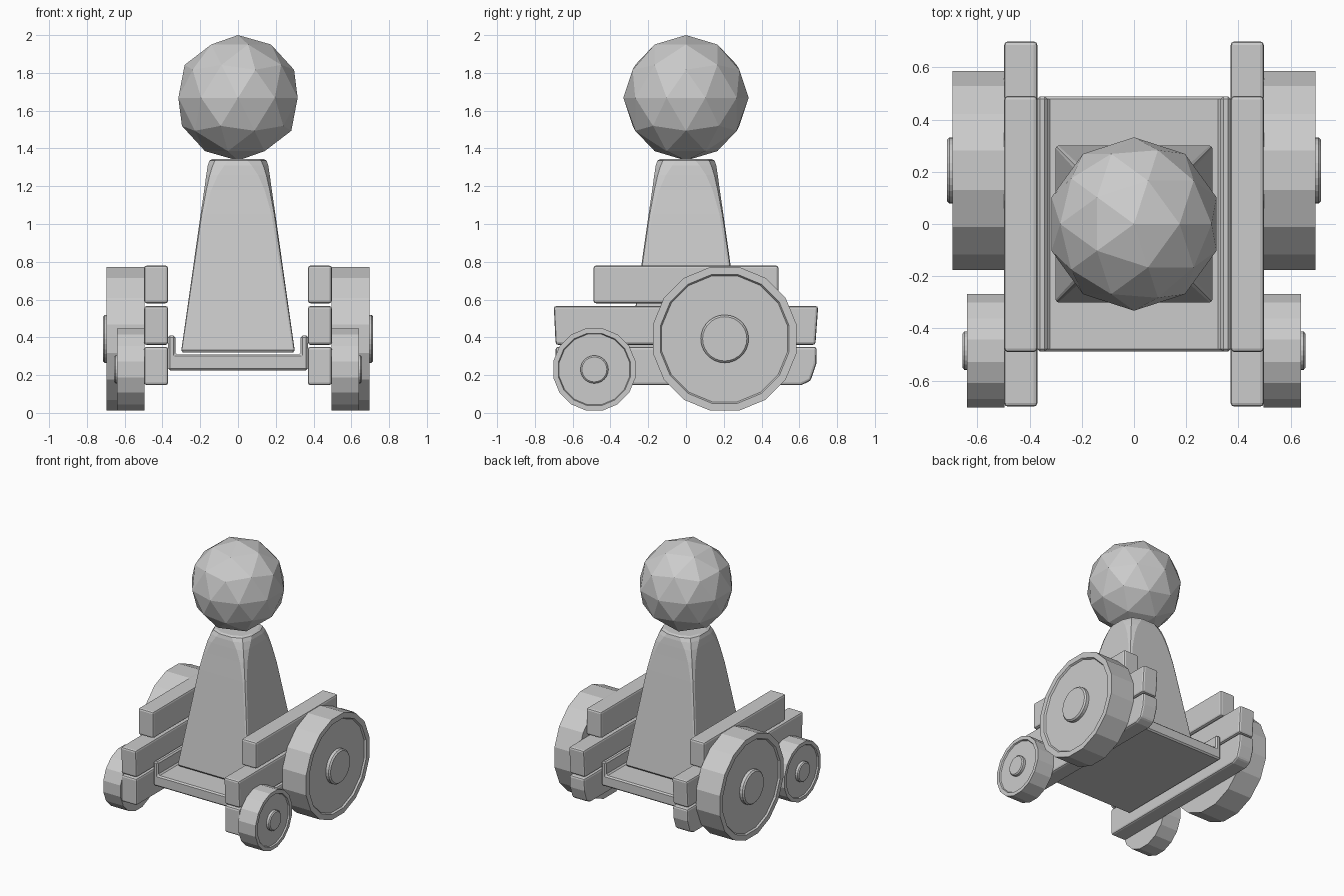
import bpy, bmesh, math

if "Cube" in bpy.data.objects:
    bpy.data.objects.remove(bpy.data.objects["Cube"])


def make(name, verts, faces, bevel=0.0, segs=1):
    me = bpy.data.meshes.new(name)
    me.from_pydata(verts, [], faces)
    bm = bmesh.new()
    bm.from_mesh(me)
    bmesh.ops.recalc_face_normals(bm, faces=bm.faces)
    bm.to_mesh(me)
    bm.free()
    ob = bpy.data.objects.new(name, me)
    bpy.context.collection.objects.link(ob)
    if bevel:
        m = ob.modifiers.new("bevel", 'BEVEL')
        m.width, m.segments = bevel, segs
        m.angle_limit = math.radians(30)
    return ob


def loft(name, rings, bevel=0.0, segs=1):
    """Skin a stack of equal-length rings and cap both ends."""
    n = len(rings[0])
    verts = [p for r in rings for p in r]
    faces = [(k * n + i, k * n + (i + 1) % n, (k + 1) * n + (i + 1) % n, (k + 1) * n + i)
             for k in range(len(rings) - 1) for i in range(n)]
    faces += [tuple(range(n)), tuple(range(len(verts) - n, len(verts)))]
    return make(name, verts, faces, bevel, segs)


def wheel(name, s, y, z, profile, n, start):
    """Turn (x, radius) pairs about the axle line."""
    rings = [[(s * x, y + r * math.cos(start + math.tau * i / n),
               z + r * math.sin(start + math.tau * i / n)) for i in range(n)]
             for x, r in profile]
    return loft(name, rings)


# ball head
bpy.ops.mesh.primitive_ico_sphere_add(subdivisions=2, radius=0.332, location=(0, 0, 1.668))
bpy.context.object.name = "ball"

# tapered pillar whose corners round off towards the top
rings = []
for z, h, c in [(0.32, 0.292, 0.008), (0.332, 0.30, 0.010), (1.05, 0.198, 0.020), (1.18, 0.179, 0.038),
                (1.26, 0.168, 0.062), (1.31, 0.160, 0.088), (1.335, 0.152, 0.10), (1.343, 0.138, 0.10)]:
    d = h - c
    e = h - 0.3 * c
    rings.append([(h, -d, z), (h, d, z), (e, e, z), (d, h, z), (-d, h, z), (-e, e, z),
                  (-h, d, z), (-h, -d, z), (-e, -e, z), (-d, -h, z), (d, -h, z), (e, -e, z)])
loft("pillar", rings)

# tray floor with raised sides
tray = [(-0.37, 0.225), (0.37, 0.225), (0.37, 0.41), (0.332, 0.41), (0.332, 0.31),
        (-0.332, 0.31), (-0.332, 0.41), (-0.37, 0.41)]
loft("tray", [[(x, y, z) for x, z in tray] for y in (-0.488, 0.488)], 0.01)

# side beams: outlines in (y, z), extruded in x
beams = {
    "lower_beam": [(-0.69, 0.147), (0.61, 0.147), (0.66, 0.17), (0.69, 0.26), (0.692, 0.35), (-0.69, 0.35)],
    "middle_beam": [(-0.69, 0.36), (0.685, 0.36), (0.70, 0.566), (-0.70, 0.566)],
    "upper_beam": [(-0.49, 0.58), (0.49, 0.58), (0.49, 0.78), (-0.49, 0.78)],
}
for s, side in ((-1, "left"), (1, "right")):
    for name, outline in beams.items():
        loft(side + "_" + name, [[(s * x, y, z) for y, z in outline] for x in (0.37, 0.497)], 0.014, 2)

    # wheels with a rim and recessed disc, plus round hubs
    wheel(side + "_back_wheel", s, 0.205, 0.392,
          [(0.495, 0.388), (0.695, 0.388), (0.695, 0.348), (0.683, 0.34)], 16, math.pi / 16)
    wheel(side + "_back_hub", s, 0.205, 0.392,
          [(0.66, 0.127), (0.706, 0.127), (0.716, 0.117)], 28, 0)
    wheel(side + "_front_wheel", s, -0.485, 0.23,
          [(0.495, 0.222), (0.640, 0.222), (0.640, 0.195), (0.630, 0.19)], 16, math.pi / 16)
    wheel(side + "_front_hub", s, -0.485, 0.23,
          [(0.61, 0.074), (0.649, 0.074), (0.656, 0.066)], 24, 0)
